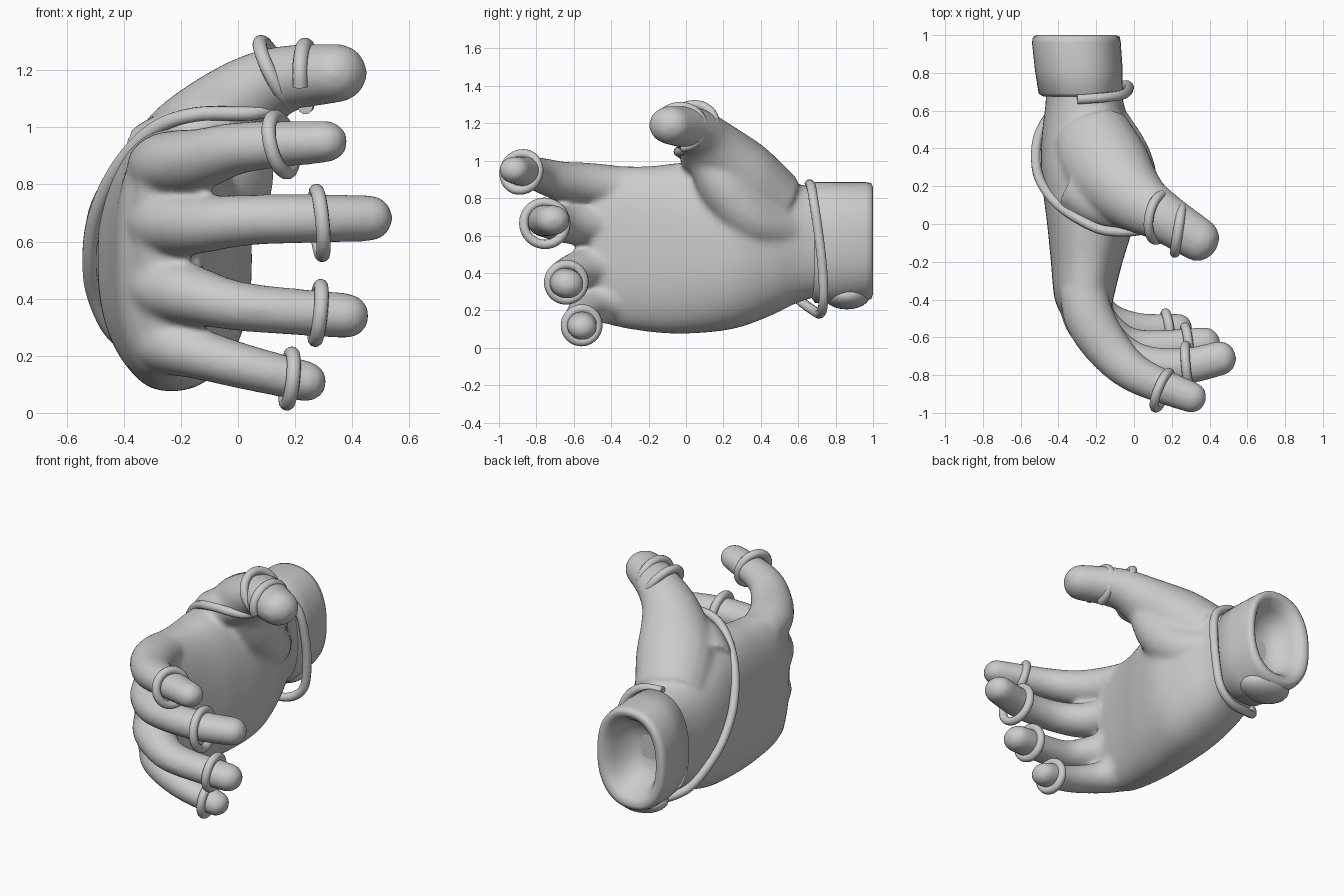
import bpy, bmesh, math
from mathutils import Vector


def smooth_path(pts, steps=6):
    """Catmull-Rom through tuples of any length."""
    vs = [pts[0]] + list(pts) + [pts[-1]]
    out = []
    for i in range(1, len(vs) - 2):
        for s in range(steps):
            t = s / steps
            out.append([0.5 * (2 * b + (c - a) * t + (2 * a - 5 * b + 4 * c - d) * t * t
                               + (3 * b - a - 3 * c + d) * t ** 3)
                        for a, b, c, d in zip(vs[i - 1], vs[i], vs[i + 1], vs[i + 2])])
    return out + [list(pts[-1])]


def loft(bm, rings):
    """Skin closed rings of points and cap both ends."""
    loops = [[bm.verts.new(p) for p in r] for r in rings]
    n = len(loops[0])
    for a, b in zip(loops, loops[1:]):
        for i in range(n):
            j = (i + 1) % n
            bm.faces.new((a[i], a[j], b[j], b[i]))
    bm.faces.new(loops[0][::-1])
    bm.faces.new(loops[-1])


def oval(y, x0, x1, z0, z1, power=2.0, n=48):
    pts = []
    for i in range(n):
        a = 2 * math.pi * i / n
        c, s = math.cos(a), math.sin(a)
        c = math.copysign(abs(c) ** (2 / power), c)
        s = math.copysign(abs(s) ** (2 / power), s)
        pts.append(((x0 + x1) / 2 + c * (x1 - x0) / 2, y, (z0 + z1) / 2 + s * (z1 - z0) / 2))
    return pts


def digit(bm, pts, wide=1.13):
    """Tapered oval limb with a dome tip, points are x, y, z, radius."""
    path = smooth_path(pts)
    P = [Vector(p[:3]) for p in path]
    R = [p[3] for p in path]
    end = (P[-1] - P[-2]).normalized()
    tip, r = P[-1].copy(), R[-1]
    for k in range(1, 6):
        a = k * math.pi / 2 / 5.3
        P.append(tip + end * r * math.sin(a))
        R.append(r * math.cos(a))
    rings = []
    for i, p in enumerate(P):
        d = (P[min(i + 1, len(P) - 1)] - P[max(i - 1, 0)]).normalized()
        u = d.cross(Vector((0, 0, 1))).normalized()
        v = d.cross(u)
        rings.append([p + (u * wide * math.cos(math.pi * k / 10) + v * math.sin(math.pi * k / 10)) * R[i]
                      for k in range(20)])
    loft(bm, rings)


def finish(bm, name):
    bmesh.ops.recalc_face_normals(bm, faces=bm.faces)
    me = bpy.data.meshes.new(name)
    bm.to_mesh(me)
    bm.free()
    ob = bpy.data.objects.new(name, me)
    bpy.context.collection.objects.link(ob)
    for p in me.polygons:
        p.use_smooth = True
    return ob


# hand: palm, fingers and thumb fused into one skin
bm = bmesh.new()
palm = [(0.80, -0.46, -0.08, 0.29, 0.85), (0.62, -0.47, -0.05, 0.25, 0.87),
        (0.45, -0.49, 0.01, 0.17, 0.91), (0.25, -0.49, 0.05, 0.10, 0.98),
        (0.0, -0.46, 0.0, 0.075, 0.99), (-0.2, -0.44, -0.06, 0.085, 0.97),
        (-0.4, -0.42, -0.11, 0.12, 0.97), (-0.5, -0.37, -0.13, 0.16, 0.95)]
loft(bm, [oval(*s, power=2.4) for s in smooth_path(palm, 4)])
digits = [
    [(-0.27, -0.34, 0.86, 0.11), (-0.235, -0.5, 0.87, 0.118), (-0.13, -0.665, 0.89, 0.107),
     (0.02, -0.80, 0.93, 0.09), (0.31, -0.92, 0.95, 0.074)],
    [(-0.28, -0.34, 0.66, 0.115), (-0.24, -0.5, 0.66, 0.118), (-0.13, -0.645, 0.66, 0.102),
     (0.03, -0.735, 0.675, 0.09), (0.25, -0.755, 0.68, 0.086), (0.46, -0.71, 0.682, 0.082)],
    [(-0.28, -0.34, 0.45, 0.115), (-0.24, -0.48, 0.435, 0.118), (-0.13, -0.595, 0.405, 0.1),
     (0.03, -0.655, 0.37, 0.086), (0.38, -0.635, 0.34, 0.08)],
    [(-0.27, -0.32, 0.26, 0.115), (-0.23, -0.44, 0.24, 0.11), (-0.13, -0.52, 0.205, 0.09),
     (0.03, -0.56, 0.16, 0.08), (0.24, -0.555, 0.11, 0.072)],
    [(-0.23, 0.47, 0.76, 0.19), (-0.13, 0.28, 0.92, 0.205), (0.01, 0.13, 1.08, 0.155),
     (0.15, 0.04, 1.165, 0.12), (0.345, -0.085, 1.19, 0.104)],
    # thumb muscle and web
    [(-0.17, 0.55, 0.62, 0.12), (-0.08, 0.36, 0.68, 0.145), (-0.03, 0.22, 0.83, 0.14),
     (0.01, 0.12, 1.0, 0.105), (0.08, 0.07, 1.11, 0.08)],
    [(-0.3, 0.2, 0.9, 0.12), (-0.2, 0.12, 0.96, 0.11), (-0.06, 0.06, 1.02, 0.085), (0.06, 0.06, 1.09, 0.07)],
]
for d in digits:
    digit(bm, d)
# knuckle row
digit(bm, [(-0.26, -0.47, 0.84, 0.1), (-0.27, -0.48, 0.6, 0.1), (-0.255, -0.44, 0.27, 0.1)], 1.0)
hand = finish(bm, "hand")
rm = hand.modifiers.new("fuse", 'REMESH')
rm.mode = 'VOXEL'
rm.voxel_size = 0.015
rm.use_smooth_shade = True
sm = hand.modifiers.new("soften", 'SMOOTH')
sm.factor = 0.5
sm.iterations = 14

# hollow wrist cuff
bm = bmesh.new()
cuff = [(0.70, -0.42, -0.12, 0.32, 0.82), (0.675, -0.48, -0.075, 0.26, 0.87), (0.69, -0.505, -0.06, 0.24, 0.885),
        (0.82, -0.525, -0.06, 0.235, 0.885), (0.96, -0.54, -0.07, 0.25, 0.885), (0.99, -0.535, -0.075, 0.26, 0.88),
        (1.0, -0.515, -0.095, 0.285, 0.86), (0.985, -0.48, -0.12, 0.32, 0.83), (0.93, -0.455, -0.15, 0.36, 0.79),
        (0.84, -0.43, -0.18, 0.40, 0.75), (0.80, -0.36, -0.24, 0.50, 0.65)]
loft(bm, [oval(*s, power=2.3) for s in cuff])
finish(bm, "wrist_cuff")

# folded bulge under the cuff
bpy.ops.mesh.primitive_uv_sphere_add(segments=24, ring_count=12, radius=1, location=(-0.3, 0.86, 0.28))
fold = bpy.context.object
fold.name = "cuff_fold"
fold.scale = (0.16, 0.125, 0.075)
bpy.ops.object.shade_smooth()

# finger rings: name, centre, axis, radius
rings = [("index_ring", (0.15, -0.88, 0.94), (1, -0.4, 0.25), 0.10),
         ("middle_ring", (0.285, -0.755, 0.665), (1, 0.1, 0.09), 0.113),
         ("fourth_finger_ring", (0.28, -0.64, 0.35), (1, 0.1, -0.1), 0.095),
         ("little_ring", (0.18, -0.558, 0.12), (1, 0.15, -0.1), 0.088),
         ("thumb_ring", (0.135, 0.035, 1.19), (0.9, -0.18, 0.46), 0.122)]
for name, loc, axis, rad in rings:
    q = Vector(axis).to_track_quat('Z', 'Y')
    bpy.ops.mesh.primitive_torus_add(major_segments=40, minor_segments=12, major_radius=rad,
                                     minor_radius=0.025, location=loc, rotation=q.to_euler())
    bpy.context.object.name = name
    bpy.ops.object.shade_smooth()


def cord(name, pts, r):
    cu = bpy.data.curves.new(name, 'CURVE')
    cu.dimensions = '3D'
    cu.bevel_depth = r
    cu.bevel_resolution = 3
    cu.use_fill_caps = True
    path = smooth_path(pts)
    sp = cu.splines.new('POLY')
    sp.points.add(len(path) - 1)
    for p, c in zip(sp.points, path):
        p.co = (*c, 1)
    sp.use_smooth = True
    bpy.context.collection.objects.link(bpy.data.objects.new(name, cu))


# open second ring on the thumb
arc = []
for k in range(17):
    a = math.radians(200 - k * 18)
    y, z = 0.122 * math.cos(a), 0.108 * math.sin(a)
    arc.append((0.235 + 0.15 * y, -0.03 + y, 1.18 + z))
cord("thumb_open_ring", arc, 0.027)

# one cord: thumb web, across the back of the hand, round the wrist
cord("hand_cord", [(0.17, 0.04, 1.085), (0.05, -0.03, 1.05), (-0.15, -0.035, 1.045), (-0.3, 0.03, 0.99),
                   (-0.42, 0.12, 0.86), (-0.5, 0.24, 0.69), (-0.52, 0.36, 0.53), (-0.5, 0.48, 0.4),
                   (-0.43, 0.59, 0.27), (-0.3, 0.68, 0.2), (-0.16, 0.72, 0.185), (-0.06, 0.735, 0.26),
                   (-0.03, 0.73, 0.42), (-0.03, 0.71, 0.6), (-0.06, 0.685, 0.77), (-0.16, 0.67, 0.86),
                   (-0.3, 0.66, 0.875)], 0.026)
